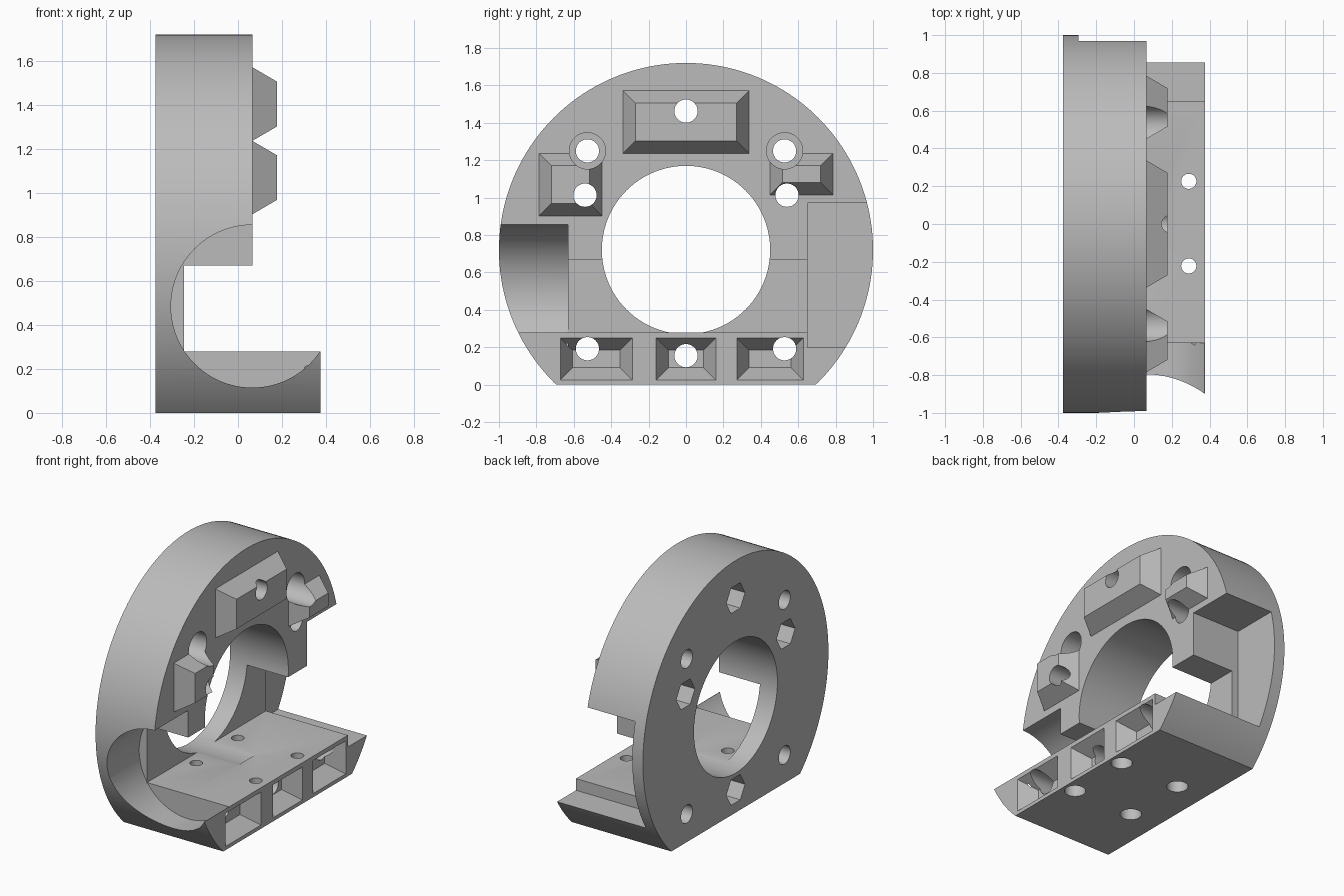
import bpy, bmesh, math
from mathutils import Matrix, Vector

if "Cube" in bpy.data.objects:
    bpy.data.objects.remove(bpy.data.objects["Cube"])

grey = bpy.data.materials.new("plain_grey")
grey.use_nodes = True
grey.diffuse_color = (0.5, 0.5, 0.5, 1)
grey.node_tree.nodes["Principled BSDF"].inputs["Base Color"].default_value = (0.5, 0.5, 0.5, 1)

AXES = {"X": Matrix.Rotation(math.pi / 2, 4, "Y"),
        "Y": Matrix.Rotation(-math.pi / 2, 4, "X"),
        "Z": Matrix.Identity(4)}


def finish(name, bm):
    bmesh.ops.recalc_face_normals(bm, faces=bm.faces)
    mesh = bpy.data.meshes.new(name)
    bm.to_mesh(mesh)
    bm.free()
    mesh.materials.append(grey)
    obj = bpy.data.objects.new(name, mesh)
    bpy.context.collection.objects.link(obj)
    return obj


def rod(name, axis, start, end, radius, sides=48):
    """Cylinder or prism between two points along an axis."""
    start, end = Vector(start), Vector(end)
    bm = bmesh.new()
    bmesh.ops.create_cone(bm, cap_ends=True, segments=sides, radius1=radius, radius2=radius,
                          depth=(end - start).length,
                          matrix=Matrix.Translation((start + end) / 2) @ AXES[axis])
    return finish(name, bm)


def box(name, low, high):
    low, high = Vector(low), Vector(high)
    bm = bmesh.new()
    bmesh.ops.create_cube(bm, size=1, matrix=Matrix.Translation((low + high) / 2)
                          @ Matrix.Diagonal((*(high - low), 1)))
    return finish(name, bm)


def frustum(name, x_wide, x_narrow, y0, y1, z0, z1, inset=0.066, extra=0.02):
    """Tapered block; the wide end is pushed a little past its plane."""
    step = x_narrow - x_wide
    grow = extra / abs(step)
    bm = bmesh.new()
    rings = []
    for x, d in ((x_wide - step * grow, -inset * grow), (x_narrow, inset)):
        rings.append([bm.verts.new((x, y, z)) for y, z in
                      ((y0 + d, z0 + d), (y1 - d, z0 + d), (y1 - d, z1 - d), (y0 + d, z1 - d))])
    for ring in rings:
        bm.faces.new(ring)
    for i in range(4):
        j = (i + 1) % 4
        bm.faces.new((rings[0][i], rings[0][j], rings[1][j], rings[1][i]))
    return finish(name, bm)


def combine(target, tool, operation="DIFFERENCE"):
    mod = target.modifiers.new("combine", "BOOLEAN")
    mod.operation, mod.solver, mod.object = operation, "EXACT", tool
    bpy.context.view_layer.objects.active = target
    bpy.ops.object.modifier_apply(modifier=mod.name)
    bpy.data.objects.remove(tool)


BACK, FACE, FRONT = -0.375, 0.065, 0.375
CENTRE, FLOOR = 0.72, 0.28

# Round body with a flat base and a projecting foot
body = rod("ring_bracket", "X", (BACK, 0, CENTRE), (FRONT, 0, CENTRE), 1, 160)
combine(body, box("base_cut", (-1, -2, -1), (1, 2, 0)))
combine(body, box("upper_cut", (FACE, -2, FLOOR), (1, 2, 3)))

# Tapered locating studs
for y0, y1, z0, z1 in ((-0.337, 0.337, 1.237, 1.572),
                       (-0.785, -0.45, 0.903, 1.237),
                       (0.45, 0.785, 1.015, 1.237)):
    combine(body, frustum("stud", FACE, 0.178, y0, y1, z0, z1), "UNION")

# Central bore, slot, side scoop and square side pocket
combine(body, rod("bore", "X", (-0.5, 0, CENTRE), (FACE + 0.005, 0, CENTRE), 0.45, 96))
combine(body, box("slot", (-0.245, -0.64, FLOOR), (1, 0.66, 0.67)))
combine(body, rod("scoop", "Y", (FACE, -1.2, 0.485), (FACE, -0.63, 0.485), 0.37, 96))
combine(body, box("side_pocket", (-0.295, 0.65, 0.2), (1, 1.5, 0.97)))

# Tapered sockets in the end of the foot
for y0, y1 in ((-0.672, -0.287), (-0.16, 0.16), (0.272, 0.627)):
    combine(body, frustum("socket", FRONT, 0.262, y0, y1, 0.025, 0.25))

# Round screw holes, with wide seats for the upper pair
for side in (-1, 1):
    for y, z in ((0.527, 1.25), (0.527, 0.192)):
        combine(body, rod("screw_hole", "X", (-0.5, side * y, z), (0.5, side * y, z), 0.062))
    y = side * 0.527
    combine(body, rod("screw_seat", "X", (-0.08, y, 1.25), (0.5, y, 1.25), 0.097))

# Bolt holes with hexagonal nut traps in the back
for y, z in ((0, 1.463), (-0.54, 1.013), (0.54, 1.013), (0, 0.155)):
    combine(body, rod("bolt_hole", "X", (-0.5, y, z), (0.5, y, z), 0.062))
    combine(body, rod("nut_trap", "X", (-0.5, y, z), (-0.2, y, z), 0.1, 6))

# Vertical mounting holes, wider underneath
for x in (-0.16, 0.29):
    for y in (-0.222, 0.226):
        combine(body, rod("mount_hole", "Z", (x, y, -0.2), (x, y, 0.4), 0.04))
        combine(body, rod("mount_seat", "Z", (x, y, -0.2), (x, y, 0.1), 0.066))

bpy.ops.object.select_all(action="DESELECT")
body.select_set(True)
bpy.context.view_layer.objects.active = body
bpy.ops.object.shade_smooth_by_angle(angle=math.radians(25))
